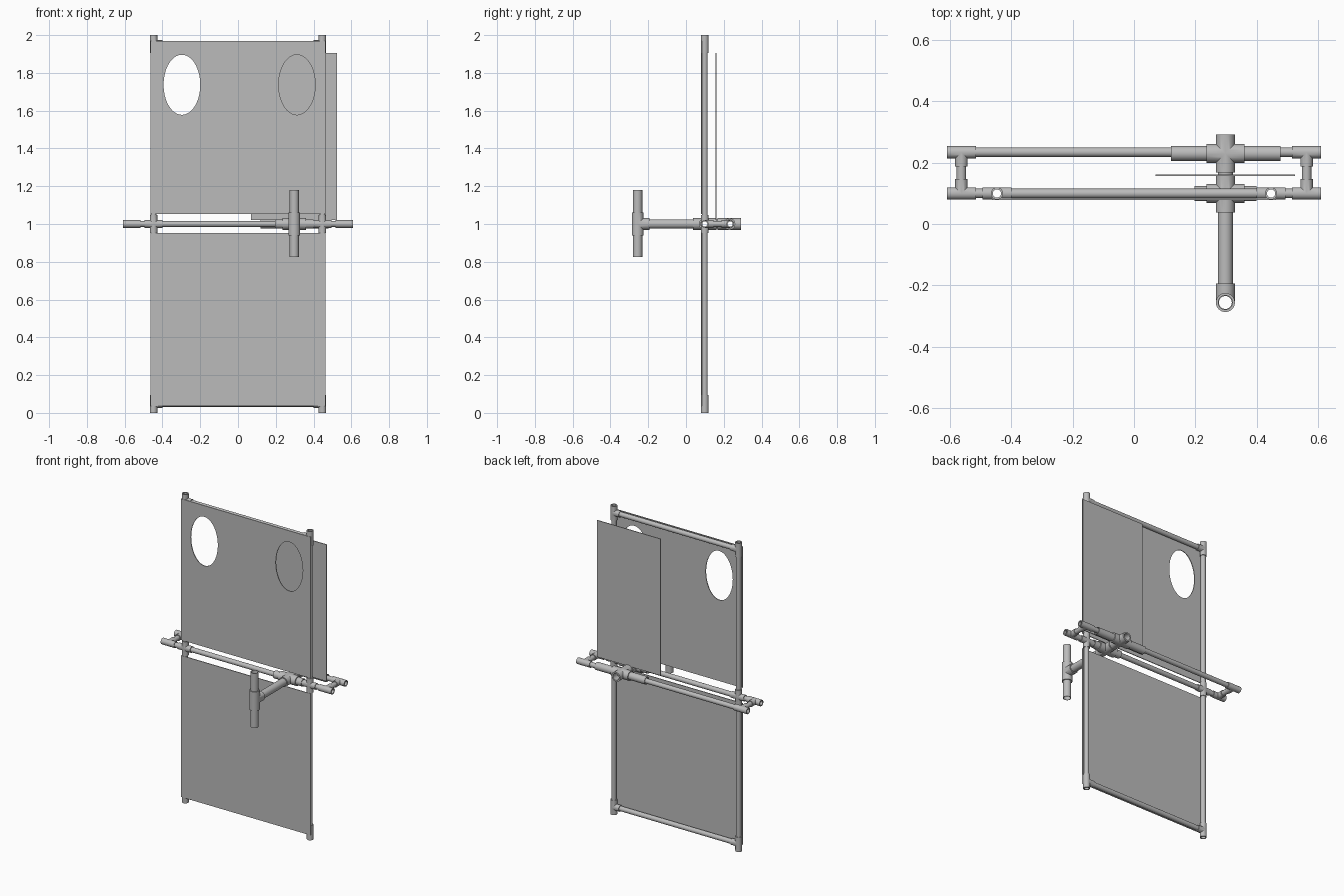
import bpy, bmesh
from mathutils import Vector, Matrix

if "Cube" in bpy.data.objects:
    bpy.data.objects.remove(bpy.data.objects["Cube"], do_unlink=True)

grey = bpy.data.materials.new("plain grey")
grey.use_nodes = True
grey.diffuse_color = (0.5, 0.5, 0.5, 1)
grey.node_tree.nodes["Principled BSDF"].inputs["Base Color"].default_value = (0.5, 0.5, 0.5, 1)

X, Y, Z = Vector((1, 0, 0)), Vector((0, 1, 0)), Vector((0, 0, 1))
SIDES = 32


def add_rod(bm, a, b, radius):
    """Solid cylinder from a to b."""
    a, b = Vector(a), Vector(b)
    d = b - a
    turn = Z.rotation_difference(d.normalized()).to_matrix().to_4x4()
    bmesh.ops.create_cone(bm, cap_ends=True, segments=SIDES, radius1=radius, radius2=radius,
                          depth=d.length, matrix=Matrix.Translation((a + b) / 2) @ turn)


def make_object(name, bm):
    mesh = bpy.data.meshes.new(name)
    bm.to_mesh(mesh)
    bm.free()
    mesh.materials.append(grey)
    obj = bpy.data.objects.new(name, mesh)
    bpy.context.scene.collection.objects.link(obj)
    return obj


def smooth(obj):
    bpy.ops.object.select_all(action='DESELECT')
    obj.select_set(True)
    bpy.context.view_layer.objects.active = obj
    bpy.ops.object.shade_smooth_by_angle()


def carve(obj, cutter_bm):
    """Subtract the cutter and bake the result."""
    cutter = make_object("cutter", cutter_bm)
    cutter.hide_render = True
    mod = obj.modifiers.new("carve", 'BOOLEAN')
    mod.operation, mod.solver, mod.use_self, mod.object = 'DIFFERENCE', 'EXACT', True, cutter
    deps = bpy.context.evaluated_depsgraph_get()
    baked = bpy.data.meshes.new_from_object(obj.evaluated_get(deps))
    obj.modifiers.clear()
    obj.data = baked
    bpy.data.objects.remove(cutter, do_unlink=True)


def pipe(name, a, b, outer, inner):
    """Open hollow tube."""
    a, b = Vector(a), Vector(b)
    d = (b - a).normalized()
    bm = bmesh.new()
    turn = Z.rotation_difference(d).to_matrix().to_4x4()
    rings = []
    for end, radius in ((a, outer), (b, outer), (b, inner), (a, inner)):
        rings.append(bmesh.ops.create_circle(bm, segments=SIDES, radius=radius,
                                             matrix=Matrix.Translation(end) @ turn)["verts"])
    for i, ring in enumerate(rings):
        nxt = rings[(i + 1) % 4]
        for k in range(SIDES):
            j = (k + 1) % SIDES
            bm.faces.new((ring[k], ring[j], nxt[j], nxt[k]))
    bmesh.ops.recalc_face_normals(bm, faces=bm.faces)
    smooth(make_object(name, bm))


def fitting(name, centre, through, stem, half, outer, inner, cross=False):
    """Tee or four-way connector with open bores."""
    c = Vector(centre)
    solid, bores = bmesh.new(), bmesh.new()
    for bm, radius, reach in ((solid, outer, half), (bores, inner, half * 1.2)):
        add_rod(bm, c - through * reach, c + through * reach, radius)
        add_rod(bm, c - stem * reach if cross else c, c + stem * reach, radius)
    obj = make_object(name, solid)
    carve(obj, bores)
    smooth(obj)


def plate(name, x, y, z, holes=()):
    """Thin upright sheet with optional oval holes (x, z, half width, half height)."""
    bm = bmesh.new()
    size = [r[1] - r[0] for r in (x, y, z)]
    mid = [sum(r) / 2 for r in (x, y, z)]
    bmesh.ops.create_cube(bm, size=1, matrix=Matrix.Translation(mid) @ Matrix.Diagonal((*size, 1)))
    obj = make_object(name, bm)
    if holes:
        cut = bmesh.new()
        for hx, hz, rx, rz in holes:
            m = (Matrix.Translation((hx, mid[1], hz)) @ Matrix.Diagonal((rx, 1, rz, 1))
                 @ Matrix.Rotation(1.5707963, 4, 'X'))
            bmesh.ops.create_cone(cut, cap_ends=True, segments=64, radius1=1, radius2=1,
                                  depth=0.1, matrix=m)
        carve(obj, cut)


# Shared sizes: thin frame tubing and thick sliding tubing
THIN, BORE, TEE, TH = 0.0155, 0.0135, 0.02, 0.047
THICK, WIDE, BIG, BH = 0.0245, 0.021, 0.031, 0.062
FX, RX, FY, BY, MID = 0.447, 0.563, 0.0995, 0.234, 1.0
LOW, HIGH = TH, 2 - TH

# Frame sides, corner tees, rail crosses and rail ends
for side, s in (("left", 1), ("right", -1)):
    inward = X * -s
    fitting(side + "_bottom_tee", (s * FX, FY, LOW), Z, inward, TH, TEE, BORE)
    fitting(side + "_top_tee", (s * FX, FY, HIGH), Z, inward, TH, TEE, BORE)
    fitting(side + "_middle_cross", (s * FX, FY, MID), Z, X, TH, TEE, BORE, cross=True)
    pipe(side + "_lower_post", (s * FX, FY, LOW + TH), (s * FX, FY, MID - TH), THIN, BORE)
    pipe(side + "_upper_post", (s * FX, FY, MID + TH), (s * FX, FY, HIGH - TH), THIN, BORE)
    fitting(side + "_front_rail_tee", (s * RX, FY, MID), X, Y, TH, TEE, BORE)
    fitting(side + "_back_rail_tee", (s * RX, BY, MID), X, -Y, TH, TEE, BORE)
    pipe(side + "_rail_link", (s * RX, FY + TH, MID), (s * RX, BY - TH, MID), THIN, BORE)
    pipe(side + "_rail_stub", (s * (FX + TH), FY, MID), (s * (RX - TH), FY, MID), THIN, BORE)

# Crossbars and rails
inner_x, rail_x = FX - TH, RX - TH
for name, z in (("bottom_crossbar", LOW), ("front_rail", MID), ("top_crossbar", HIGH)):
    pipe(name, (-inner_x, FY, z), (inner_x, FY, z), THIN, BORE)
pipe("back_rail", (-rail_x, BY, MID), (rail_x, BY, MID), THIN, BORE)

# Sliding carriage on both rails
SX, SY = 0.298, 0.23
fitting("front_slider_cross", (SX, FY, MID), Y, X, BH, BIG, WIDE, cross=True)
fitting("back_slider_cross", (SX, SY, MID), Y, X, BH, BIG, WIDE, cross=True)
pipe("slider_link", (SX, FY + BH, MID), (SX, SY - BH, MID), THICK, WIDE)
for name, y, x0, x1 in (("front_sleeve", FY, 0.197, 0.4), ("back_sleeve", SY, 0.12, 0.478)):
    pipe(name + "_right", (x0, y, MID), (SX - BH, y, MID), THICK, WIDE)
    pipe(name + "_left", (SX + BH, y, MID), (x1, y, MID), THICK, WIDE)

# Push handle
HY = -0.256
fitting("handle_tee", (SX, HY, MID), Z, Y, BH, BIG, WIDE)
pipe("handle_arm", (SX, HY + BH, MID), (SX, FY - BH, MID), THICK, WIDE)
pipe("handle_upper_grip", (SX, HY, MID + BH), (SX, HY, 1.18), THICK, WIDE)
pipe("handle_lower_grip", (SX, HY, 0.825), (SX, HY, MID - BH), THICK, WIDE)

# Sheets: lower, upper with two oval openings, and the sliding shutter
plate("lower_panel", (-0.463, 0.463), (0.079, 0.084), (0.036, 0.953))
plate("upper_panel", (-0.463, 0.463), (0.079, 0.084), (1.053, 1.968),
      [(-0.297, 1.737, 0.097, 0.159), (0.312, 1.737, 0.097, 0.159)])
plate("shutter_panel", (0.07, 0.525), (0.157, 0.162), (1.02, 1.905))
